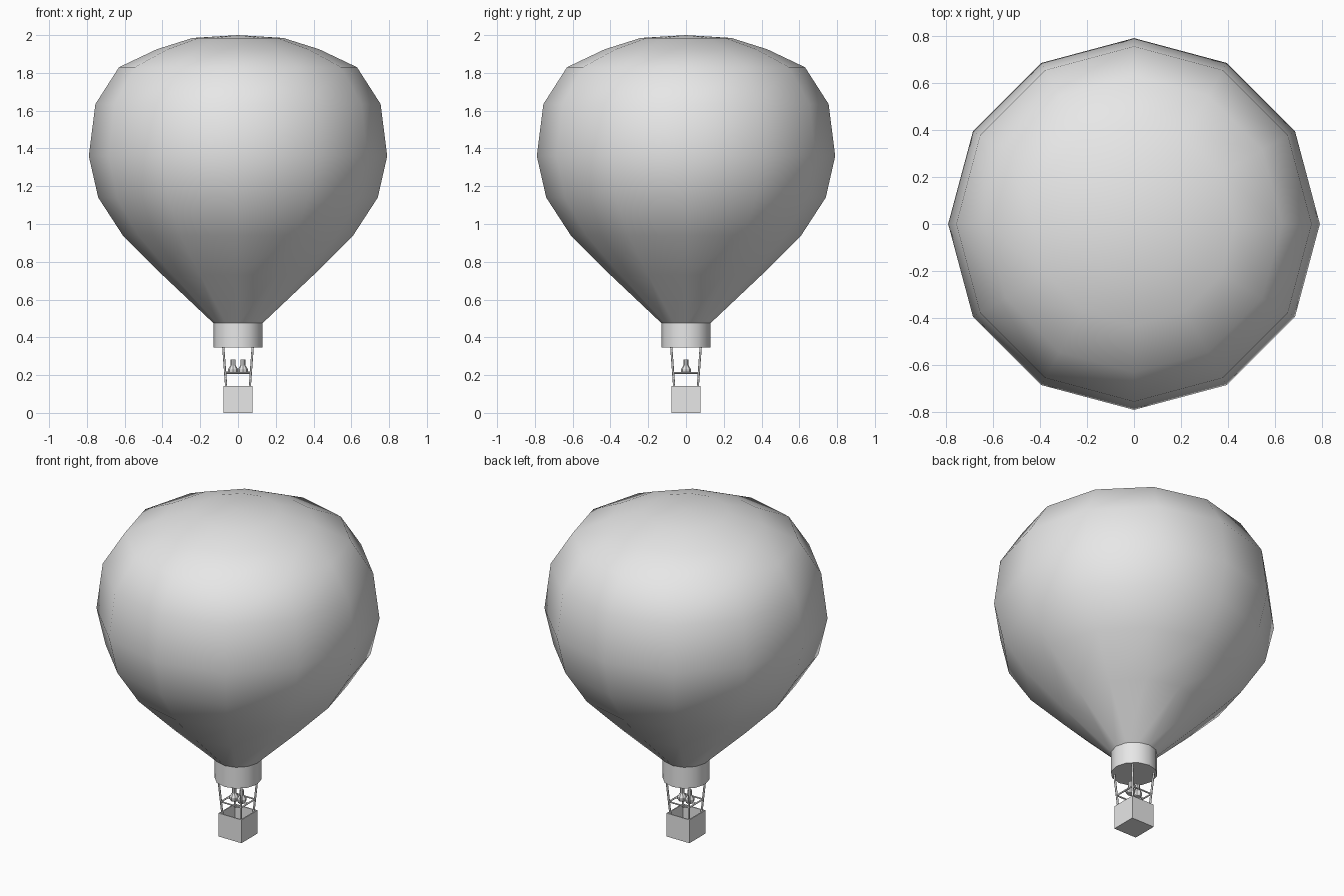
import bpy, bmesh, math
from mathutils import Vector

if "Cube" in bpy.data.objects:
    bpy.data.objects.remove(bpy.data.objects["Cube"])

grey = bpy.data.materials.new("plain_grey")
grey.use_nodes = True
colour = (0.8, 0.8, 0.8, 1)
grey.diffuse_color = colour
grey.node_tree.nodes["Principled BSDF"].inputs["Base Color"].default_value = colour


def finish(name, bm, angle=None):
    """Turn a bmesh into a named object, smooth up to an edge angle."""
    bmesh.ops.recalc_face_normals(bm, faces=bm.faces)
    mesh = bpy.data.meshes.new(name)
    bm.to_mesh(mesh)
    bm.free()
    mesh.materials.append(grey)
    ob = bpy.data.objects.new(name, mesh)
    bpy.context.collection.objects.link(ob)
    if angle:
        bpy.ops.object.select_all(action="DESELECT")
        ob.select_set(True)
        bpy.context.view_layer.objects.active = ob
        bpy.ops.object.shade_smooth_by_angle(angle=math.radians(angle))
    return ob


def lathe(name, profile, sides, angle, centre=(0, 0)):
    """Revolve (radius, height) points about a vertical axis; radius 0 makes a pole."""
    bm = bmesh.new()
    rings = []
    for r, z in profile:
        count = sides if r else 1
        rings.append([bm.verts.new((centre[0] + r * math.cos(math.tau * i / sides),
                                    centre[1] + r * math.sin(math.tau * i / sides), z))
                      for i in range(count)])
    for a, b in zip(rings, rings[1:]):
        for i in range(sides):
            j = (i + 1) % sides
            corners = [a[i % len(a)], a[j % len(a)], b[j % len(b)], b[i % len(b)]]
            bm.faces.new(list(dict.fromkeys(corners)))
    for ring in (rings[0], rings[-1]):
        if len(ring) > 1:
            bm.faces.new(ring)
    return finish(name, bm, angle)


def rod(name, start, end, radius, sides=6):
    """Straight bar between two points."""
    start, end = Vector(start), Vector(end)
    bm = bmesh.new()
    bmesh.ops.create_cone(bm, cap_ends=True, segments=sides, radius1=radius,
                          radius2=radius, depth=(end - start).length)
    turn = (end - start).to_track_quat("Z", "Y").to_matrix()
    bmesh.ops.rotate(bm, verts=bm.verts, matrix=turn)
    bmesh.ops.translate(bm, verts=bm.verts, vec=(start + end) / 2)
    return finish(name, bm, 65)


# Envelope and the skirt below it
lathe("envelope", [(0.115, 0.46), (0.13, 0.475), (0.40, 0.73), (0.61, 0.94),
                   (0.74, 1.14), (0.79, 1.36), (0.755, 1.635), (0.63, 1.83),
                   (0.43, 1.925), (0.24, 1.985), (0, 2.0)], 12, 60)
lathe("skirt", [(0.13, 0.345), (0.13, 0.475)], 12, 40)

# Open basket with thin walls
bm = bmesh.new()
bmesh.ops.create_cube(bm, size=1)
bmesh.ops.scale(bm, verts=bm.verts, vec=(0.155, 0.155, 0.143))
bmesh.ops.translate(bm, verts=bm.verts, vec=(0, 0, 0.0715))
bm.faces.ensure_lookup_table()
top = max(bm.faces, key=lambda f: f.calc_center_median().z)
bmesh.ops.inset_region(bm, faces=[top], thickness=0.009)
floor = bmesh.ops.extrude_discrete_faces(bm, faces=[top])["faces"][0]
bmesh.ops.translate(bm, verts=floor.verts, vec=(0, 0, -0.13))
finish("basket", bm)

# Four uprights and the square burner frame
corners = [(-1, -1), (1, -1), (1, 1), (-1, 1)]
for i, (x, y) in enumerate(corners):
    rod(f"upright_{i + 1}", (x * 0.062, y * 0.062, 0.13),
        (x * 0.078, y * 0.078, 0.35), 0.006)
    u, v = corners[(i + 1) % 4]
    rod(f"frame_bar_{i + 1}", (x * 0.068, y * 0.068, 0.212),
        (u * 0.068, v * 0.068, 0.212), 0.005)
rod("burner_bar", (-0.068, 0, 0.212), (0.068, 0, 0.212), 0.006)

# Twin burners
for side, x in (("left", 0.027), ("right", -0.027)):
    lathe(f"{side}_burner", [(0.02, 0.206), (0.026, 0.218), (0.026, 0.232),
                             (0.013, 0.252), (0.013, 0.283)], 8, 30, (x * 0.96, 0))
